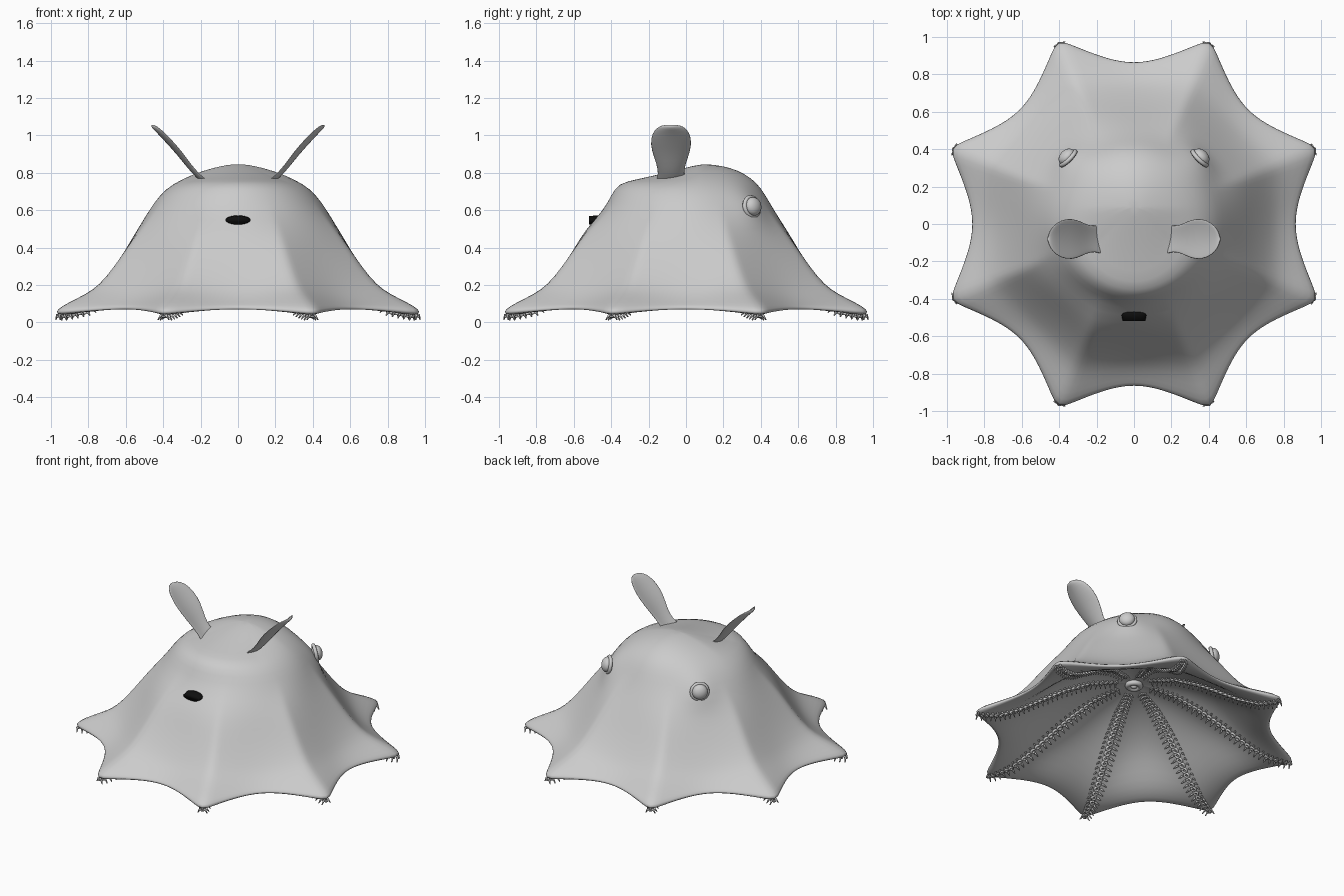
import bpy, bmesh, math
from mathutils import Vector, Matrix

cube = bpy.data.objects.get("Cube")
if cube:
    bpy.data.objects.remove(cube)


def material(name, rgb, rough=0.6):
    m = bpy.data.materials.new(name)
    m.use_nodes = True
    m.diffuse_color = (*rgb, 1)
    bsdf = next(n for n in m.node_tree.nodes if n.type == 'BSDF_PRINCIPLED')
    bsdf.inputs["Base Color"].default_value = (*rgb, 1)
    bsdf.inputs["Roughness"].default_value = rough
    return m


SKIN = material("pale grey skin", (0.6, 0.6, 0.6))
BLACK = material("black opening", (0.005, 0.005, 0.005))


def finish(bm, name, mat, subsurf=0):
    bmesh.ops.recalc_face_normals(bm, faces=bm.faces)
    for f in bm.faces:
        f.smooth = True
    me = bpy.data.meshes.new(name)
    bm.to_mesh(me)
    bm.free()
    ob = bpy.data.objects.new(name, me)
    bpy.context.collection.objects.link(ob)
    me.materials.append(mat)
    if subsurf:
        mod = ob.modifiers.new("smooth", 'SUBSURF')
        mod.levels = mod.render_levels = subsurf
    return ob


def loft(bm, rings):
    """Bridge closed rings of points; a single point closes an end."""
    rows = [[bm.verts.new(p) for p in ring] for ring in rings]
    for a, b in zip(rows, rows[1:]):
        n = max(len(a), len(b))
        for i in range(n):
            j = (i + 1) % n
            quad = [a[i % len(a)], a[j % len(a)], b[j % len(b)], b[i % len(b)]]
            bm.faces.new(list(dict.fromkeys(quad)))


def torus(bm, matrix, major, minor, seg=10, sides=6):
    rows = []
    for i in range(seg):
        a = math.tau * i / seg
        rows.append([])
        for k in range(sides):
            b = math.tau * k / sides
            r = major + minor * math.cos(b)
            rows[-1].append(bm.verts.new(matrix @ Vector((r * math.cos(a), r * math.sin(a), minor * math.sin(b)))))
    for i in range(seg):
        for k in range(sides):
            p, q, l = rows[i], rows[(i + 1) % seg], (k + 1) % sides
            bm.faces.new((p[k], q[k], q[l], p[l]))


# Body: head rings (z, half width, front y, back y), then web rings (arm r, arm z, valley r, valley z)
HEAD = [(.843, .05, .03, .15), (.828, .13, -.1, .235), (.795, .24, -.26, .315),
        (.745, .345, -.36, .38), (.68, .42, -.4, .425), (.6, .475, -.44, .47)]
OUTER = [(.56, .5, .535, .5), (.64, .4, .595, .4), (.715, .3, .655, .3), (.805, .2, .725, .2),
         (.89, .15, .77, .15), (1.0, .105, .83, .105), (1.07, .065, .865, .085)]
INNER = [(1.075, .04, .865, .065), (1.0, .035, .82, .075), (.88, .06, .75, .11), (.76, .12, .67, .18),
         (.62, .21, .57, .27), (.46, .31, .43, .35), (.28, .395, .27, .41), (.12, .43, .12, .435)]
SEG = 96
EYE = Vector((.36, .36, .62))


def arm_weight(a):
    t = abs((a / (math.pi / 4)) % 1 - 0.5) * 2
    return max(0, 1 - t) ** 2


def head_ring(z, rx, front, back):
    ring = []
    for i in range(SEG):
        a = math.tau * i / SEG
        y = (front + back) / 2 + (back - front) / 2 * math.sin(a)
        dip = 0.03 * min(1, max(0, (0.08 - y) / 0.2)) if z > 0.78 else 0
        p = Vector((rx * math.cos(a), y, z - dip))
        gap = (Vector((abs(p.x), p.y, p.z)) - EYE).length
        bump = 0.04 * math.exp(-(gap / 0.12) ** 2)
        ring.append(p + Vector((math.cos(a), math.sin(a), 0)) * bump)
    return ring


def web_ring(ra, za, rv, zv):
    ring = []
    for i in range(SEG):
        a = math.tau * i / SEG
        w = arm_weight(a)
        r = rv + (ra - rv) * w
        ring.append(Vector((r * math.cos(a), r * math.sin(a), zv + (za - zv) * w)))
    return ring


bm = bmesh.new()
rings = [[Vector((0, .09, .845))]] + [head_ring(*h) for h in HEAD]
rings += [web_ring(*w) for w in OUTER + INNER] + [[Vector((0, 0, .44))]]
loft(bm, rings)
finish(bm, "body_and_web", SKIN, 1)


# Suckers and side filaments along the underside of all eight arms
def underside(r):
    pts = [(q[0], q[1]) for q in reversed(INNER)]
    for (r0, z0), (r1, z1) in zip(pts, pts[1:]):
        if r <= r1:
            return z0 + (z1 - z0) * (r - r0) / (r1 - r0)
    return pts[-1][1]


suckers, filaments = bmesh.new(), bmesh.new()
COUNT = 30
for arm in range(8):
    turn = Matrix.Rotation(math.pi / 4 * (arm + 0.5), 4, 'Z')
    for k in range(COUNT):
        f = k / (COUNT - 1)
        r = 0.12 + 0.92 * f
        slope = math.atan2(underside(r) - underside(r - 0.03), 0.03)
        place = turn @ Matrix.Translation((r, 0, underside(r) - 0.006)) @ Matrix.Rotation(-slope, 4, 'Y')
        size = 0.009 + 0.006 * math.sin(math.pi * f)
        torus(suckers, place, size, size * 0.6, 8, 5)
        for side in (-1, 1):
            spread = 0.022 + 0.022 * math.sin(math.pi * f)
            tilt = Matrix.Translation((0, side * spread, -0.004)) @ Matrix.Rotation(side * 0.6, 4, 'X')
            bmesh.ops.create_cone(filaments, cap_ends=True, segments=5, radius1=0.003, radius2=0.008,
                                  depth=0.035, matrix=place @ tilt)
finish(suckers, "suckers", SKIN)
finish(filaments, "arm_filaments", SKIN)

# Mouth under the body
bm = bmesh.new()
torus(bm, Matrix.Translation((0, 0, .425)), 0.04, 0.018, 24, 10)
bmesh.ops.create_uvsphere(bm, u_segments=16, v_segments=8, radius=0.022, matrix=Matrix.Translation((0, 0, .425)))
finish(bm, "mouth", SKIN)

# Pair of paddle fins: stations of (x, z, half width), and pair of eyes
FIN = [(.17, .74, .085), (.22, .785, .068), (.265, .835, .078), (.32, .905, .107),
       (.38, .97, .113), (.43, 1.025, .088), (.455, 1.047, .05)]
for side, label in ((1, "left"), (-1, "right")):
    bm = bmesh.new()
    rings = []
    for x, z, half in FIN:
        ring = []
        for i in range(16):
            a = math.tau * i / 16
            lift = 0.011 * math.sin(a) + 0.022 * math.cos(a) ** 2 * half / 0.11
            ring.append(Vector((side * (x - 0.75 * lift), -0.08 + half * math.cos(a), z + 0.66 * lift)))
        rings.append(ring)
    tip = Vector((side * .464, -.08, 1.058))
    loft(bm, rings + [[tip]])
    finish(bm, label + "_fin", SKIN, 1)

    out = Vector((side, 1, 0.25)).normalized()
    face = Matrix.Translation((side * EYE.x, EYE.y, EYE.z)) @ out.to_track_quat('Z', 'Y').to_matrix().to_4x4()
    bm = bmesh.new()
    bmesh.ops.create_uvsphere(bm, u_segments=24, v_segments=16, radius=0.05,
                              matrix=face @ Matrix.Diagonal((1, 1, 0.7, 1)))
    finish(bm, label + "_eye", SKIN)
    bm = bmesh.new()
    torus(bm, face @ Matrix.Translation((0, 0, -.012)), 0.052, 0.012, 28, 8)
    finish(bm, label + "_eyelid", SKIN)

# Dark slit with a short funnel on the front
bm = bmesh.new()
bmesh.ops.create_uvsphere(bm, u_segments=24, v_segments=10, radius=1,
                          matrix=Matrix.Translation((0, -.452, .562)) @ Matrix.Diagonal((.15, .02, .013, 1)))
finish(bm, "front_slit", BLACK)
bm = bmesh.new()
bmesh.ops.create_cone(bm, cap_ends=True, segments=20, radius1=1, radius2=0.8, depth=1,
                      matrix=Matrix.Translation((0, -.482, .546)) @ Matrix.Diagonal((.075, 1, .028, 1))
                      @ Matrix.Rotation(math.pi / 2, 4, 'X') @ Matrix.Diagonal((1, 1, .075, 1)))
finish(bm, "front_funnel", BLACK)
